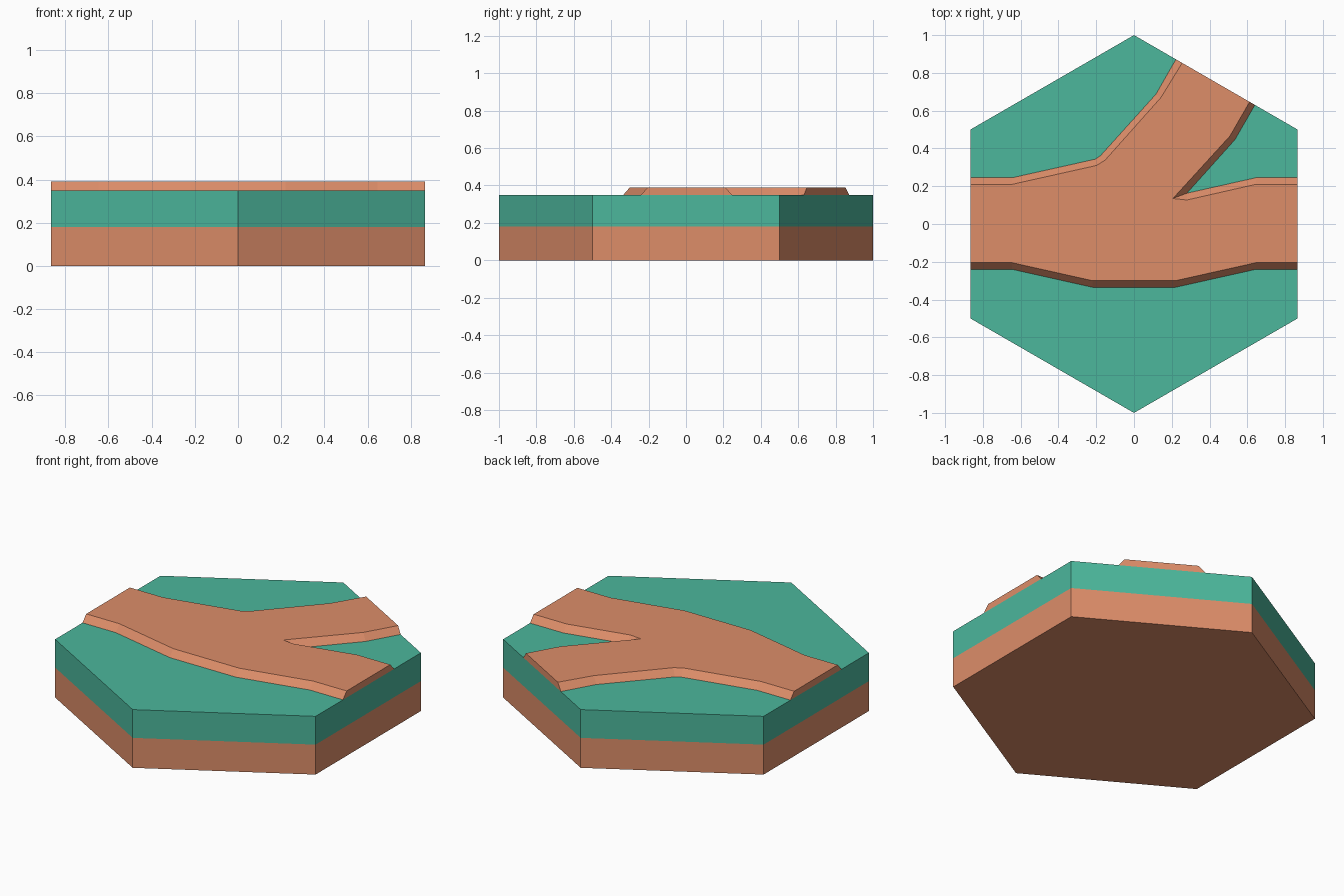
import bpy, bmesh, math

if "Cube" in bpy.data.objects:
    bpy.data.objects.remove(bpy.data.objects["Cube"])


def srgb(*rgb):
    lin = lambda c: c / 12.92 if c <= 0.04045 else ((c + 0.055) / 1.055) ** 2.4
    return tuple(lin(c / 255) for c in rgb) + (1.0,)


def material(name, rgb):
    m = bpy.data.materials.new(name)
    m.diffuse_color = srgb(*rgb)
    m.use_nodes = True
    m.node_tree.nodes["Principled BSDF"].inputs["Base Color"].default_value = m.diffuse_color
    return m


def add_object(name, bm, mat):
    bmesh.ops.remove_doubles(bm, verts=bm.verts, dist=1e-5)
    bmesh.ops.triangulate(bm, faces=[f for f in bm.faces if len(f.verts) > 6])
    me = bpy.data.meshes.new(name)
    bm.to_mesh(me)
    bm.free()
    me.materials.append(mat)
    ob = bpy.data.objects.new(name, me)
    bpy.context.collection.objects.link(ob)
    return ob


def loft(lower, upper, z0, z1, top=False, bottom=False):
    """Wall between two matching counter-clockwise outlines, optionally capped."""
    bm = bmesh.new()
    lo = [bm.verts.new((x, y, z0)) for x, y in lower]
    hi = [bm.verts.new((x, y, z1)) for x, y in upper]
    n = len(lo)
    for i in range(n):
        j = (i + 1) % n
        if lower[i] == lower[j]:      # walls that meet in one lower point
            bm.faces.new((lo[i], hi[j], hi[i]))
        else:
            bm.faces.new((lo[i], lo[j], hi[j], hi[i]))
    if top:
        bm.faces.new(hi)
    if bottom:
        bm.faces.new(lo[::-1])
    return bm


dirt = material("terracotta dirt", (221, 141, 105))
grass = material("teal grass", (76, 183, 156))

# Hexagonal tile in two layers
R = math.sqrt(3) / 2
hexagon = [(math.cos(math.radians(a)), math.sin(math.radians(a))) for a in range(-90, 270, 60)]
add_object("dirt_base", loft(hexagon, hexagon, 0, 0.18, bottom=True), dirt)
add_object("grass_layer", loft(hexagon, hexagon, 0.18, 0.35, top=True), grass)


# Forked path: (lower x, y, upper x, y) going counter-clockwise
def on_edge(x):
    return 1 - x / math.sqrt(3)


outline = [
    # south bank
    (-R, -0.24, -R, -0.205), (-0.645, -0.24, -0.645, -0.205),
    (-0.22, -0.335, -0.22, -0.30), (0.22, -0.335, 0.22, -0.30),
    (0.645, -0.24, 0.645, -0.205), (R, -0.24, R, -0.205),
    # notch between the east and north-east branches
    (R, 0.245, R, 0.21), (0.645, 0.245, 0.645, 0.21),
    (0.28, 0.163, 0.28, 0.127), (0.28, 0.163, 0.206, 0.135),
    (0.535, 0.447, 0.508, 0.466), (0.64, on_edge(0.64), 0.612, on_edge(0.612)),
    # north-west bank
    (0.222, on_edge(0.222), 0.255, on_edge(0.255)), (0.116, 0.687, 0.143, 0.67),
    (-0.178, 0.361, -0.153, 0.338), (-0.206, 0.343, -0.198, 0.31),
    (-0.645, 0.245, -0.645, 0.21), (-R, 0.245, -R, 0.21),
]
add_object("forked_path",
           loft([p[:2] for p in outline], [p[2:] for p in outline], 0.35, 0.39, top=True), dirt)
